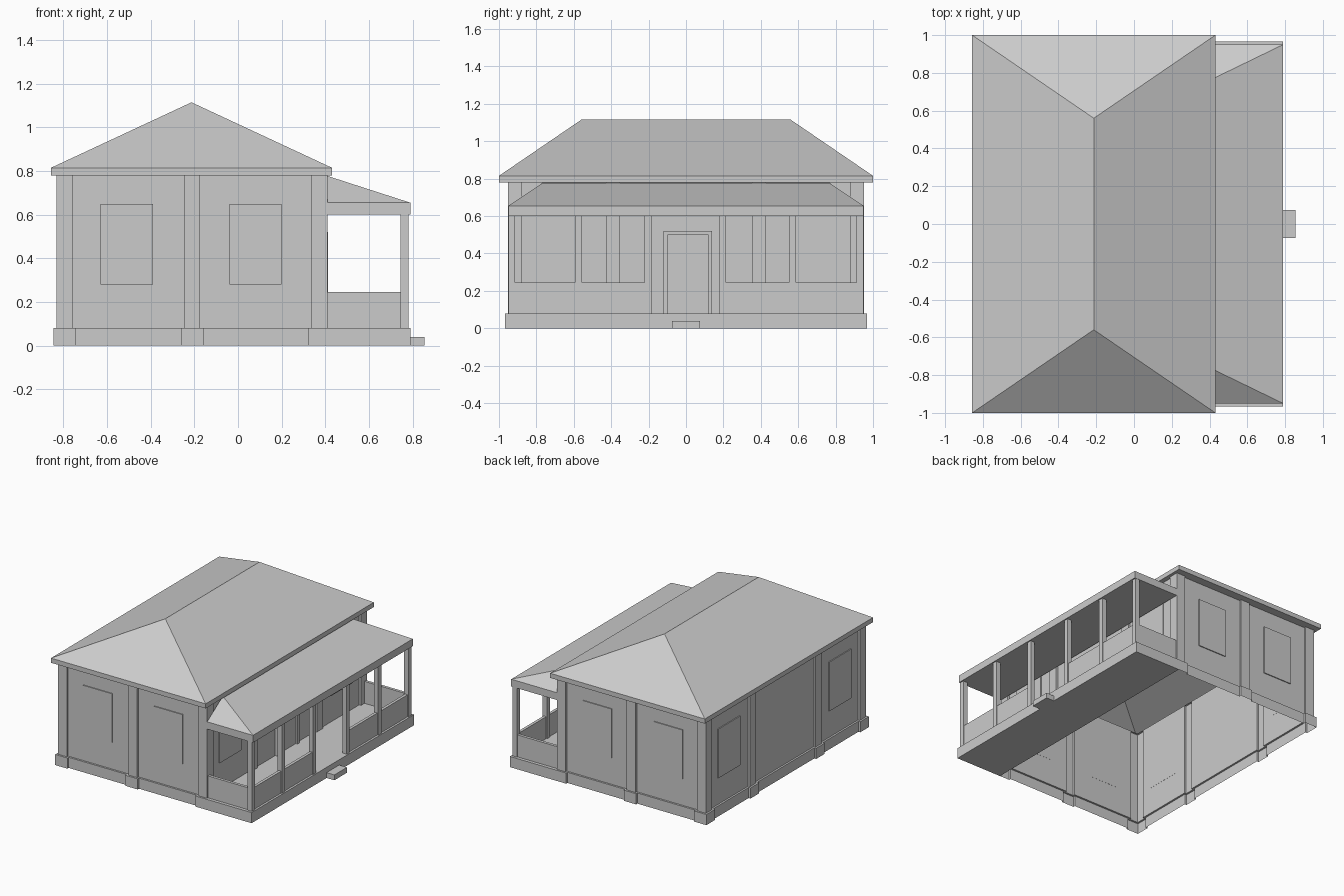
import bpy, bmesh

if "Cube" in bpy.data.objects:
    bpy.data.objects.remove(bpy.data.objects["Cube"])

def mesh_object(name, verts, faces):
    mesh = bpy.data.meshes.new(name)
    mesh.from_pydata(verts, [], faces)
    bm = bmesh.new()
    bm.from_mesh(mesh)
    bmesh.ops.recalc_face_normals(bm, faces=bm.faces)
    bm.to_mesh(mesh)
    bm.free()
    obj = bpy.data.objects.new(name, mesh)
    bpy.context.collection.objects.link(obj)
    return obj

def box(name, x0, x1, y0, y1, z0, z1):
    v = [(x, y, z) for x in (x0, x1) for y in (y0, y1) for z in (z0, z1)]
    f = [(0, 1, 3, 2), (4, 6, 7, 5), (0, 4, 5, 1), (2, 3, 7, 6), (0, 2, 6, 4), (1, 5, 7, 3)]
    return mesh_object(name, v, f)

XL, XM, XR, YE = -0.795, -0.21, 0.372, 0.915   # pilaster centre lines
BASE, TOP = 0.08, 0.78
WALL = 0.022                                   # wall plane beyond centre line

# House shell: wall outline stepping out at every pilaster, open underneath
def footprint(half, t):
    def side(stops):
        a, *mids, b = stops
        d = half if b > a else -half
        pts = [(a - d, half), (a + d, half), (a + d, t)]
        for m in mids:
            pts += [(m - d, t), (m - d, half), (m + d, half), (m + d, t)]
        return pts + [(b - d, t), (b - d, half)]
    loop = [(u, -YE - v) for u, v in side((XL, XM, XR))]
    loop += [(XR + v, u) for u, v in side((-YE, -0.39, 0.39, YE))]
    loop += [(u, YE + v) for u, v in side((XR, XM, XL))]
    loop += [(XL - v, u) for u, v in side((YE, 0.39, -0.39, -YE))]
    return loop

lower, upper = footprint(0.051, 0.036), footprint(0.037, WALL)
verts = [(x, y, z) for loop, z in ((lower, 0), (lower, BASE), (upper, BASE), (upper, TOP))
         for x, y in loop]
n = len(lower)
mesh_object("house_walls", verts, [(k * n + i, k * n + (i + 1) % n, (k + 1) * n + (i + 1) % n,
                                    (k + 1) * n + i) for k in range(3) for i in range(n)])

# Window panels, slightly proud of the walls
for s in (-1, 1):
    ya, yb = sorted((s * (YE + WALL - 0.001), s * (YE + WALL + 0.007)))
    for x in (-0.51, 0.08):
        box("end_window", x - 0.12, x + 0.12, ya, yb, 0.28, 0.65)
    y0, y1 = s * 0.66 - 0.13, s * 0.66 + 0.13
    box("left_window", XL - WALL - 0.007, XL - WALL + 0.001, y0, y1, 0.28, 0.65)
    box("porch_window", XR + WALL - 0.001, XR + WALL + 0.007, y0, y1, 0.28, 0.65)

# Front door with frame
box("door", 0.392, 0.398, -0.10, 0.12, BASE, 0.50)
box("door_frame_top", 0.392, 0.412, -0.12, 0.14, 0.50, 0.52)
for y in (-0.12, 0.12):
    box("door_frame_side", 0.392, 0.412, y, y + 0.02, BASE, 0.50)

# Main hip roof shell with fascia and narrow soffit
def ring(x0, x1, y, z):
    return [(x0, -y, z), (x1, -y, z), (x1, y, z), (x0, y, z)]

verts = ring(XL - WALL, XR + WALL, YE + WALL, TOP)
verts += ring(-0.857, 0.431, 1, TOP) + ring(-0.857, 0.431, 1, 0.815)
verts += [(-0.213, -0.56, 1.115), (-0.213, 0.56, 1.115)]
faces = [(a + i, a + (i + 1) % 4, a + 4 + (i + 1) % 4, a + 4 + i) for a in (0, 4) for i in range(4)]
faces += [(8, 9, 12), (9, 10, 13, 12), (10, 11, 13), (11, 8, 12, 13)]
mesh_object("main_roof", verts, faces)

# Porch slab and step
box("porch_floor", 0.405, 0.79, -0.9665, 0.9665, 0, BASE)
box("step", 0.79, 0.855, -0.075, 0.075, 0, 0.04)

# Porch posts
post_ys = (-0.932, -0.575, -0.203, 0.195, 0.57, 0.93)
for y in post_ys:
    box("porch_post", 0.745, 0.781, y - 0.018, y + 0.018, BASE, 0.60)

# Parapets between posts, leaving the entrance open
for i in (0, 1, 3, 4):
    box("front_parapet", 0.752, 0.774, post_ys[i], post_ys[i + 1], BASE, 0.245)
for s in (-1, 1):
    box("side_parapet", 0.395, 0.763, s * 0.931 - 0.011, s * 0.931 + 0.011, BASE, 0.245)

# Porch lean-to roof with hipped ends
verts = ring(0.409, 0.79, 0.95, 0.60) + ring(0.409, 0.79, 0.95, 0.655)
verts += [(0.409, -0.765, 0.778), (0.409, 0.765, 0.778)]
faces = [(3, 2, 1, 0), (0, 1, 5, 4), (1, 2, 6, 5), (2, 3, 7, 6),
         (4, 5, 8), (5, 6, 9, 8), (6, 7, 9), (0, 4, 8, 9, 7, 3)]
mesh_object("porch_roof", verts, faces)
